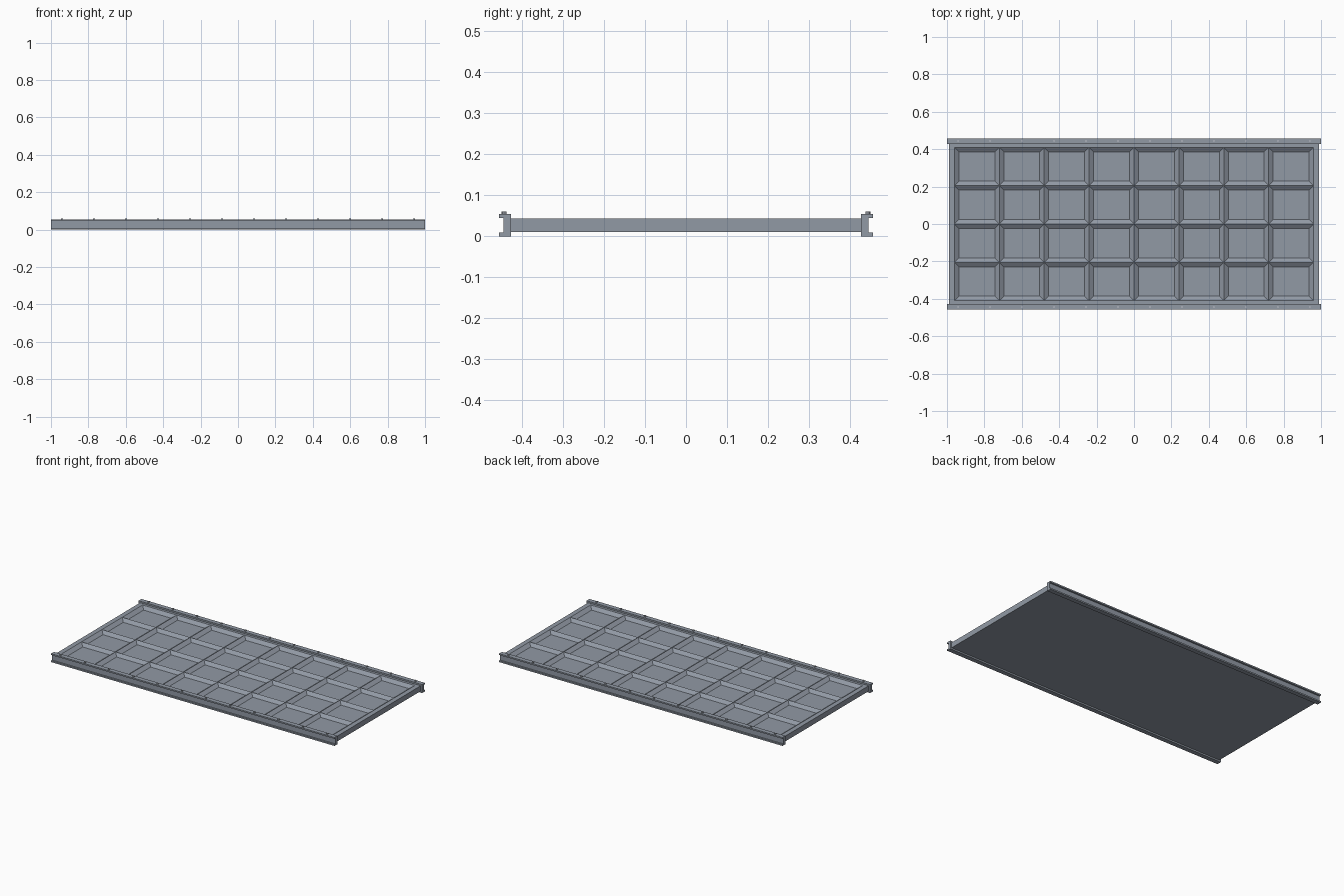
import bpy, bmesh

if "Cube" in bpy.data.objects:
    bpy.data.objects.remove(bpy.data.objects["Cube"])

COLS, ROWS = 8, 4
PX, PY = 0.24, 0.205          # pan pitch
TOP, BASE, DEPTH, SLOPE = 0.044, 0.01, 0.017, 0.034


def material(name, color):
    m = bpy.data.materials.new(name)
    m.diffuse_color = (*color, 1)
    m.use_nodes = True
    m.node_tree.nodes["Principled BSDF"].inputs["Base Color"].default_value = m.diffuse_color
    return m


STEEL = material("blue_grey_steel", (0.285, 0.32, 0.375))
RIVET = material("pale_steel", (0.40, 0.43, 0.48))


def finish(name, bm, mat):
    bmesh.ops.remove_doubles(bm, verts=bm.verts, dist=1e-5)
    bmesh.ops.recalc_face_normals(bm, faces=bm.faces)
    me = bpy.data.meshes.new(name)
    bm.to_mesh(me)
    bm.free()
    me.materials.append(mat)
    ob = bpy.data.objects.new(name, me)
    bpy.context.collection.objects.link(ob)
    return ob


def mirror_y(ob):
    mod = ob.modifiers.new("mirror", 'MIRROR')
    mod.use_axis = (False, True, False)


# Deck panel: a slab whose top is a grid of shallow pans split by sharp ribs
bm = bmesh.new()
xs = [-0.99] + [(i - COLS / 2) * PX for i in range(COLS + 1)] + [0.99]
ys = [-0.43] + [(j - ROWS / 2) * PY for j in range(ROWS + 1)] + [0.43]
grid = [[bm.verts.new((x, y, TOP)) for y in ys] for x in xs]
pans = []
for i in range(len(xs) - 1):
    for j in range(len(ys) - 1):
        f = bm.faces.new((grid[i][j], grid[i + 1][j], grid[i + 1][j + 1], grid[i][j + 1]))
        if 0 < i < len(xs) - 2 and 0 < j < len(ys) - 2:
            pans.append(f)
# Drop the sides down and close the flat underside
border = [e for e in bm.edges if e.is_boundary]
ext = bmesh.ops.extrude_edge_only(bm, edges=border)["geom"]
for v in [g for g in ext if isinstance(g, bmesh.types.BMVert)]:
    v.co.z = BASE
bmesh.ops.holes_fill(bm, edges=[e for e in bm.edges if e.is_boundary], sides=0)
bmesh.ops.recalc_face_normals(bm, faces=bm.faces)
# Sink each pan with gently sloping walls
bmesh.ops.inset_individual(bm, faces=pans, thickness=SLOPE, depth=0)
for f in pans:
    for v in f.verts:
        v.co.z = TOP - DEPTH
finish("deck_panel", bm, STEEL)

# Side rails: channel section opening outwards
profile = [(0.427, 0), (0.456, 0), (0.456, 0.009), (0.445, 0.009),
           (0.445, 0.045), (0.456, 0.045), (0.456, 0.054), (0.427, 0.054)]
bm = bmesh.new()
face = bm.faces.new([bm.verts.new((-1, y, z)) for y, z in profile])
ext = bmesh.ops.extrude_face_region(bm, geom=[face])["geom"]
bmesh.ops.translate(bm, vec=(2, 0, 0), verts=[g for g in ext if isinstance(g, bmesh.types.BMVert)])
mirror_y(finish("side_rails", bm, STEEL))

# Row of rivets on top of each rail
bm = bmesh.new()
for k in range(12):
    r = bmesh.ops.create_cone(bm, cap_ends=True, segments=8, radius1=0.006, radius2=0.006, depth=0.008)
    bmesh.ops.translate(bm, vec=((k - 5.5) * 0.171, 0.444, 0.056), verts=r["verts"])
mirror_y(finish("rail_rivets", bm, RIVET))
